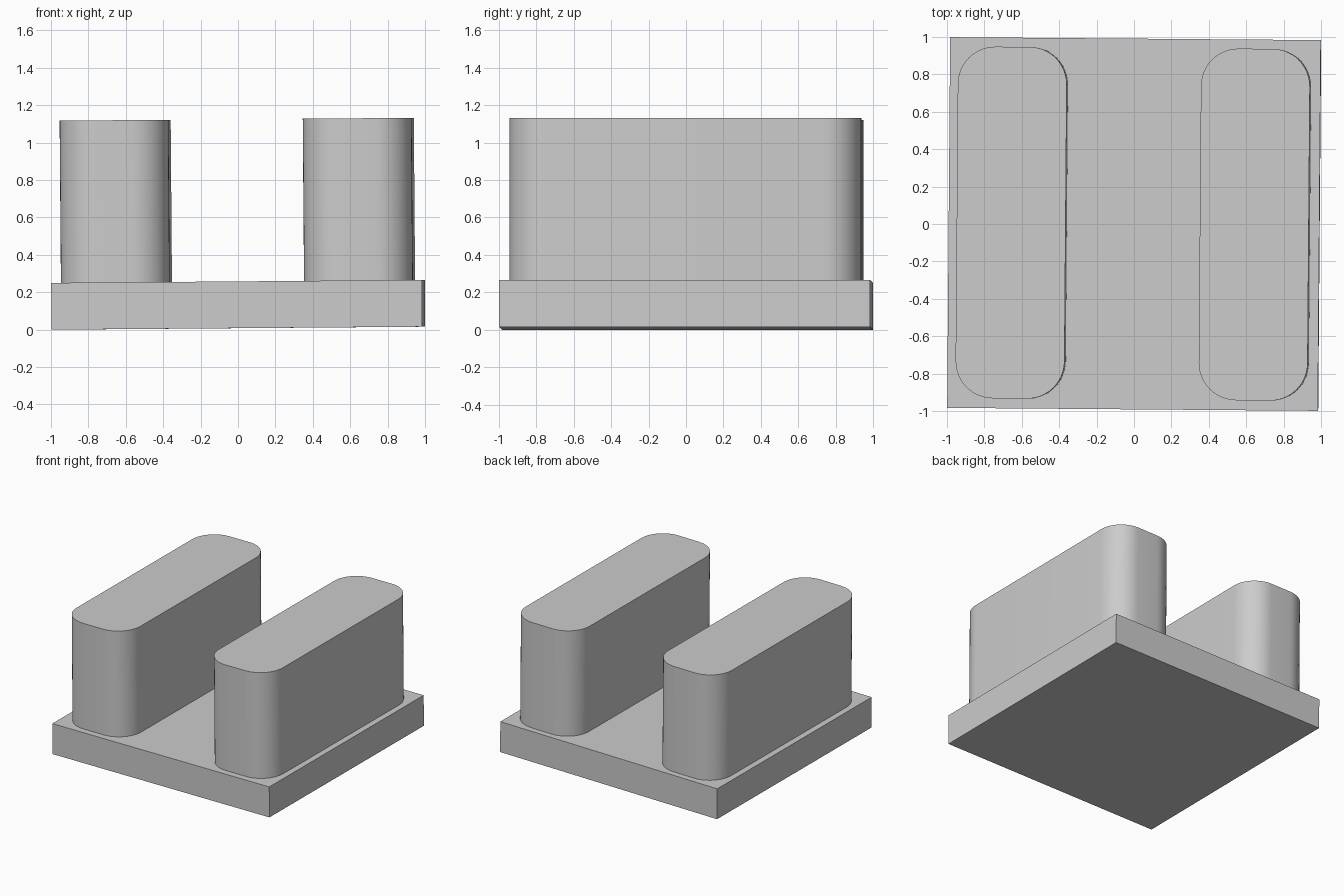
import bpy
import bmesh
from mathutils import Matrix, Vector

cube = bpy.data.objects.get("Cube")
if cube:
    bpy.data.objects.remove(cube, do_unlink=True)

grey = bpy.data.materials.new("light grey")
grey.use_nodes = True
colour = (0.604, 0.604, 0.604, 1)
grey.diffuse_color = colour
grey.node_tree.nodes["Principled BSDF"].inputs["Base Color"].default_value = colour

# The whole piece leans and turns very slightly
LEAN = 0.008
POSE = (Matrix.Translation((0.002, 0, 0.008))
        @ Matrix.Rotation(-LEAN, 4, "Z") @ Matrix.Rotation(-LEAN, 4, "Y"))


def block(name, size, centre, radius=0):
    """Box with optionally rounded vertical corners."""
    bm = bmesh.new()
    bmesh.ops.create_cube(bm, size=1)
    bmesh.ops.scale(bm, vec=Vector(size), verts=bm.verts)
    if radius:
        upright = [e for e in bm.edges
                   if abs(e.verts[0].co.z - e.verts[1].co.z) > size[2] / 2]
        bmesh.ops.bevel(bm, geom=upright, offset=radius, segments=12,
                        profile=0.5, affect="EDGES")
    bmesh.ops.translate(bm, vec=Vector(centre), verts=bm.verts)
    bm.transform(POSE)
    mesh = bpy.data.meshes.new(name)
    bm.to_mesh(mesh)
    bm.free()
    mesh.materials.append(grey)
    obj = bpy.data.objects.new(name, mesh)
    bpy.context.collection.objects.link(obj)
    if radius:
        bpy.ops.object.select_all(action="DESELECT")
        obj.select_set(True)
        bpy.context.view_layer.objects.active = obj
        bpy.ops.object.shade_smooth_by_angle()
    return obj


# Square base slab
BASE = 0.25
TOP = 1.117
block("base_plate", (1.982, 1.982, BASE), (0, 0, BASE / 2))

# Two tall rounded walls along the sides
for name, side in (("left_wall", 1), ("right_wall", -1)):
    block(name, (0.582, 1.88, TOP - BASE),
          (side * 0.65, 0.002, (TOP + BASE) / 2), radius=0.2)
